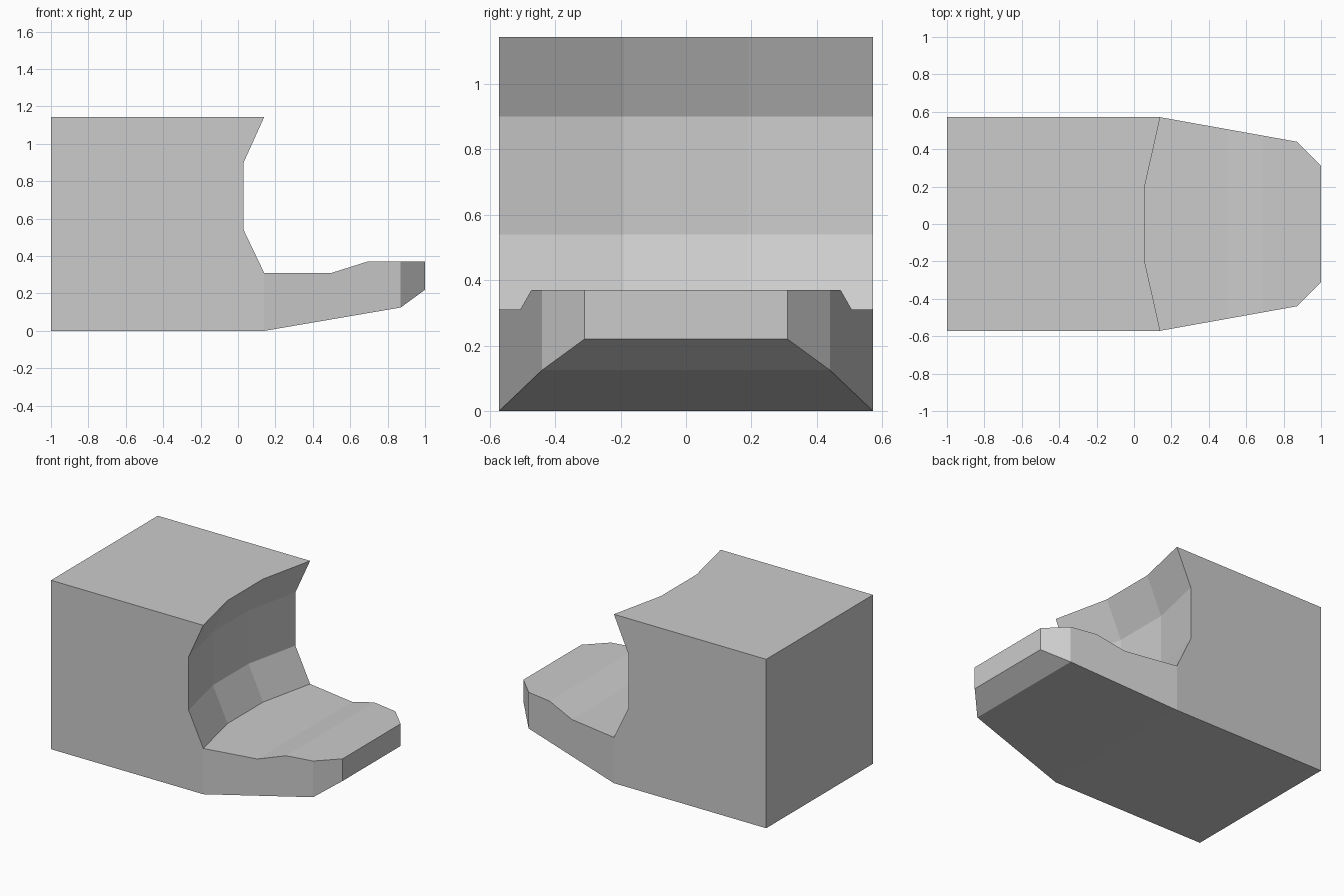
import bpy
import bmesh

cube = bpy.data.objects.get("Cube")
if cube:
    bpy.data.objects.remove(cube, do_unlink=True)

HALF, INNER, HOLLOW = 0.571, 0.19, 0.085

# Side profile (x, z): underside, nose, toe top, hollow front, block top
PROFILE = [(-1, 0), (0.14, 0), (0.87, 0.125), (1, 0.22), (1, 0.37), (0.87, 0.37),
           (0.69, 0.37), (0.5, 0.31), (0.14, 0.31), (0.03, 0.54), (0.03, 0.9),
           (0.14, 1.143), (-1, 1.143)]
HOLLOW_ROWS = range(8, 12)
# Flat side panels: block, toe, nose corner
SIDES = [(0, 1, 8, 9, 10, 11, 12), (1, 2, 5, 6, 7, 8), (2, 3, 4, 5)]


def half_width(x):
    """Plan outline: straight block, tapered toe, clipped nose corners."""
    if x <= 0.14:
        return HALF
    if x <= 0.87:
        return HALF + (0.44 - HALF) * (x - 0.14) / 0.73
    return 0.44 - (x - 0.87)


def make_material(name, color):
    mat = bpy.data.materials.new(name)
    mat.use_nodes = True
    mat.diffuse_color = color
    mat.node_tree.nodes["Principled BSDF"].inputs["Base Color"].default_value = color
    return mat


# Loft the profile across four stations from right to left
bm = bmesh.new()
rows = []
for i, (x, z) in enumerate(PROFILE):
    w = half_width(x)
    dip = HOLLOW if i in HOLLOW_ROWS else 0
    rows.append([bm.verts.new((x - (dip if abs(y) == INNER else 0), y, z))
                 for y in (-w, -INNER, INNER, w)])

for a, b in zip(rows, rows[1:] + rows[:1]):
    for k in range(3):
        bm.faces.new((a[k], a[k + 1], b[k + 1], b[k]))

# Close both sides with flat panels
for panel in SIDES:
    for k in (0, 3):
        bm.faces.new([rows[i][k] for i in panel])

bmesh.ops.recalc_face_normals(bm, faces=bm.faces)
mesh = bpy.data.meshes.new("block_with_toe")
bm.to_mesh(mesh)
bm.free()
mesh.materials.append(make_material("light grey", (0.6, 0.6, 0.6, 1)))
body = bpy.data.objects.new("block_with_toe", mesh)
bpy.context.collection.objects.link(body)
